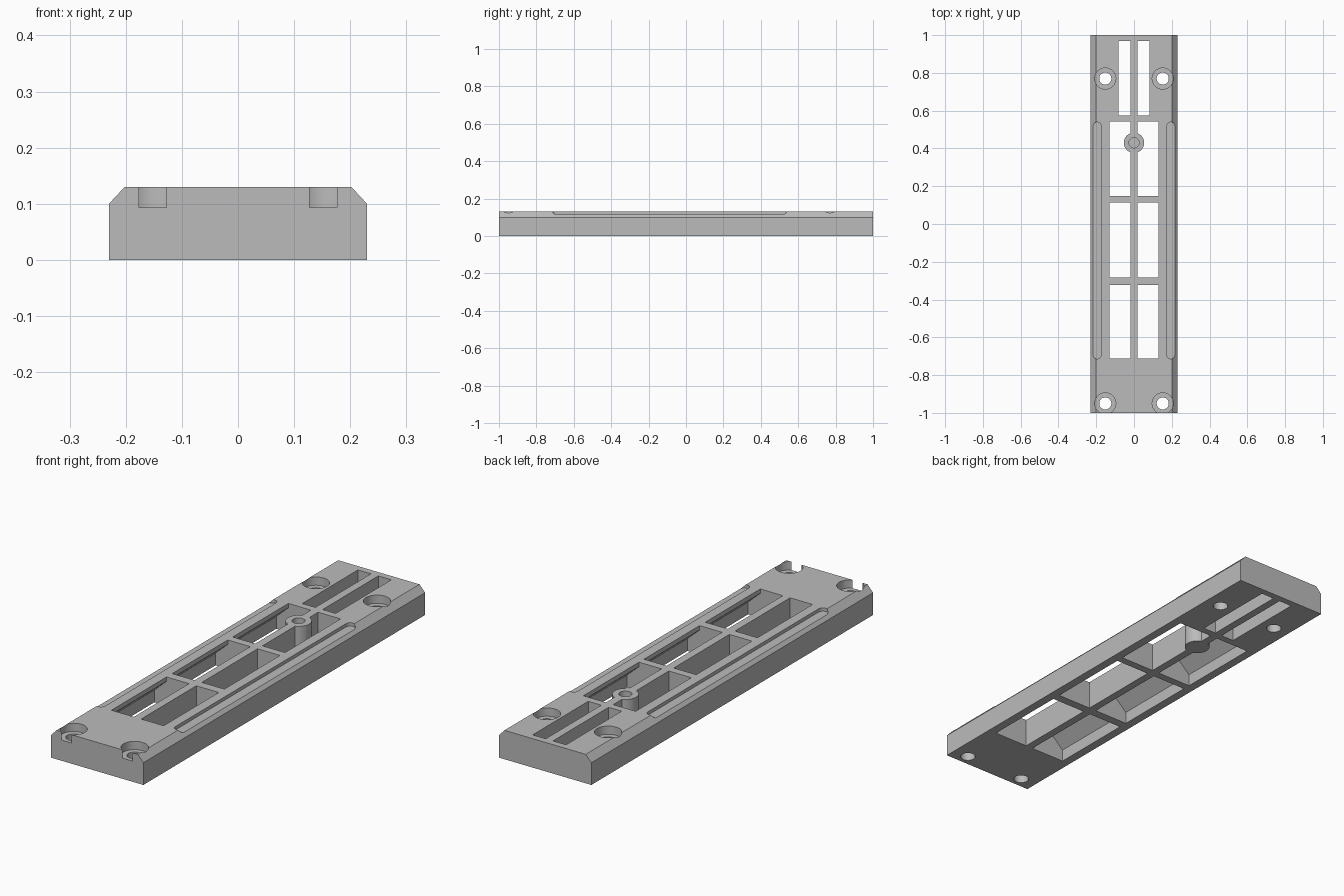
import bpy, bmesh, math
from mathutils import Vector

if "Cube" in bpy.data.objects:
    bpy.data.objects.remove(bpy.data.objects["Cube"], do_unlink=True)

grey = bpy.data.materials.new("mid_grey")
grey.use_nodes = True
grey.diffuse_color = (0.5, 0.5, 0.5, 1)
grey.node_tree.nodes["Principled BSDF"].inputs["Base Color"].default_value = (0.5, 0.5, 0.5, 1)

LENGTH, TOP = 1.0, 0.13


def prism(name, outline, lo, hi, axis):
    """Extrude an outline: (x, z) along y, or (x, y) along z."""
    def place(p, d):
        return Vector((p[0], d, p[1])) if axis == "y" else Vector((p[0], p[1], d))
    bm = bmesh.new()
    face = bm.faces.new([bm.verts.new(place(p, lo)) for p in outline])
    solid = bmesh.ops.extrude_face_region(bm, geom=[face])
    verts = [g for g in solid["geom"] if isinstance(g, bmesh.types.BMVert)]
    bmesh.ops.translate(bm, vec=place((0, 0), hi - lo), verts=verts)
    bmesh.ops.recalc_face_normals(bm, faces=bm.faces)
    mesh = bpy.data.meshes.new(name)
    bm.to_mesh(mesh)
    bm.free()
    mesh.materials.append(grey)
    obj = bpy.data.objects.new(name, mesh)
    bpy.context.collection.objects.link(obj)
    return obj


def slot(x, y0, y1, r, n=16):
    """Capsule outline along y; a circle when y0 equals y1."""
    pts = []
    for cy, start in ((y1, 0), (y0, math.pi)):
        for i in range(n + 1):
            if y0 == y1 and i == n:
                continue
            a = start + math.pi * i / n
            pts.append((x + r * math.cos(a), cy + r * math.sin(a)))
    return pts


def combine(target, tool, operation="DIFFERENCE"):
    mod = target.modifiers.new("shape", "BOOLEAN")
    mod.operation, mod.solver, mod.object = operation, "EXACT", tool
    bpy.context.view_layer.update()
    graph = bpy.context.evaluated_depsgraph_get()
    mesh = bpy.data.meshes.new_from_object(target.evaluated_get(graph))
    target.modifiers.clear()
    target.data = mesh
    bpy.data.objects.remove(tool, do_unlink=True)


# Long bar with chamfered top edges
half = [(0.23, 0), (0.23, 0.10), (0.202, TOP)]
base = prism("base_plate", half + [(-x, z) for x, z in reversed(half)], -LENGTH, LENGTH, "y")

# Pocket sections: undercut beside the rails, straight at the back
RIB = 0.018
wide = [(RIB, -0.05), (0.19, -0.05), (0.19, 0.055), (0.13, 0.11), (0.13, 0.2), (RIB, 0.2)]
narrow = [(RIB, -0.05), (0.083, -0.05), (0.083, 0.2), (RIB, 0.2)]
pockets = [(wide, -0.713, -0.322), (wide, -0.282, 0.113), (wide, 0.148, 0.543), (narrow, 0.575, 0.97)]

for side in (-1, 1):
    for section, y0, y1 in pockets:
        combine(base, prism("pocket", [(side * x, z) for x, z in section], y0, y1, "y"))
    # Counterbored screw holes
    for y in (-0.95, 0.77):
        combine(base, prism("bore", slot(side * 0.152, y, y, 0.056), 0.093, 0.2, "z"))
        combine(base, prism("hole", slot(side * 0.152, y, y, 0.032), -0.05, 0.15, "z"))
    # Shallow grip groove along the chamfer
    combine(base, prism("groove", slot(side * 0.195, -0.693, 0.518, 0.021), 0.115, 0.2, "z"))

# Round boss on the centre rib with a blind hole
BOSS_Y = 0.43
combine(base, prism("boss", slot(0, BOSS_Y, BOSS_Y, 0.054), 0, TOP, "z"), "UNION")
combine(base, prism("boss_hole", slot(0, BOSS_Y, BOSS_Y, 0.027), 0.03, 0.2, "z"))

# Smooth round walls, crisp edges elsewhere
bpy.ops.object.select_all(action="DESELECT")
base.select_set(True)
bpy.context.view_layer.objects.active = base
bpy.ops.object.shade_smooth_by_angle(angle=math.radians(25))
